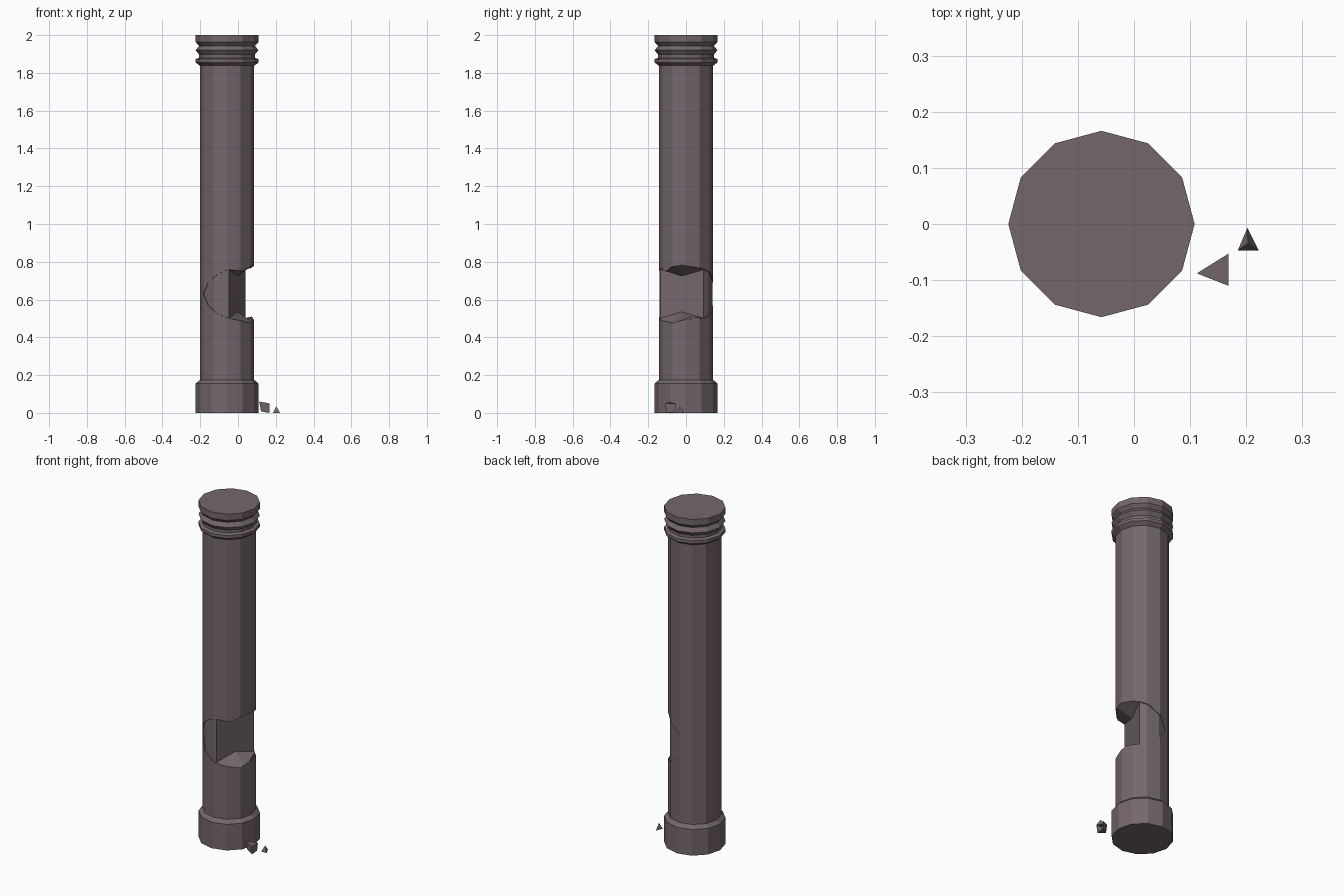
import bpy
import bmesh
from math import sin, cos, pi, radians
from mathutils import Matrix, Vector

cube = bpy.data.objects.get("Cube")
if cube:
    bpy.data.objects.remove(cube, do_unlink=True)

# Single worn stone colour
stone = bpy.data.materials.new("mauve_grey_stone")
stone.use_nodes = True
COLOUR = (0.175, 0.135, 0.152, 1)
stone.diffuse_color = COLOUR
bsdf = next(n for n in stone.node_tree.nodes if n.type == 'BSDF_PRINCIPLED')
bsdf.inputs["Base Color"].default_value = COLOUR
bsdf.inputs["Roughness"].default_value = 0.9

CENTRE_X = -0.058
SIDES = 12
BREAK = Matrix.Translation((CENTRE_X, 0, 0.63)) @ Matrix.Rotation(radians(-21), 4, 'Z')


def loft(name, rings, matrix=Matrix()):
    """Closed solid through successive rings with equal point counts."""
    bm = bmesh.new()
    loops = [[bm.verts.new(matrix @ Vector(p)) for p in ring] for ring in rings]
    for low, high in zip(loops, loops[1:]):
        for i in range(len(low)):
            j = (i + 1) % len(low)
            bm.faces.new((low[i], low[j], high[j], high[i]))
    bm.faces.new(loops[0][::-1])
    bm.faces.new(loops[-1])
    bmesh.ops.recalc_face_normals(bm, faces=bm.faces)
    mesh = bpy.data.meshes.new(name)
    bm.to_mesh(mesh)
    bm.free()
    mesh.materials.append(stone)
    obj = bpy.data.objects.new(name, mesh)
    bpy.context.collection.objects.link(obj)
    return obj


def lathe(name, profile):
    """Twelve-sided turned solid from (radius, height) pairs."""
    return loft(name, [[(CENTRE_X + r * cos(2 * pi * i / SIDES),
                         r * sin(2 * pi * i / SIDES), z)
                        for i in range(SIDES)] for r, z in profile])


def cut(target, cutter):
    """Subtract the cutter, then discard it."""
    mod = target.modifiers.new("cut", 'BOOLEAN')
    mod.operation = 'DIFFERENCE'
    mod.solver = 'EXACT'
    mod.object = cutter
    bpy.context.view_layer.objects.active = target
    bpy.ops.object.modifier_apply(modifier=mod.name)
    bpy.data.objects.remove(cutter, do_unlink=True)


# Column: plinth, shaft and ridged head
column = lathe("column", [
    (0.166, 0), (0.166, 0.155), (0.144, 0.175),
    (0.144, 1.838), (0.166, 1.855), (0.166, 1.873), (0.148, 1.88),
    (0.148, 1.897), (0.166, 1.92), (0.148, 1.943), (0.166, 1.963), (0.166, 2)])

# Shallow flaked skin around the break, leaving the inner core
arch = [(-0.09, 0.004), (-0.06, 0.06), (0, 0.105), (0.058, 0.13), (0.2, 0.14)]
outline = arch + [(d, -h) for d, h in reversed(arch)]
flake = loft("flake_cutter", [[(d, t, h) for d, h in outline] for t in (-0.25, 0.25)], BREAK)
cut(flake, lathe("core_cutter", [(0.139, 0.3), (0.139, 1)]))
cut(column, flake)

# Deep broken notch with a flat back wall and bowed roof and floor
stations = [(-0.2, 0.145, 0.145), (-0.13, 0.13, 0.14), (0, 0.095, 0.16),
            (0.13, 0.13, 0.14), (0.2, 0.145, 0.145)]
notch = loft("notch_cutter", [[(0.059, t, -a), (0.16, t, -b), (0.16, t, b), (0.059, t, a)]
                              for t, a, b in stations], BREAK)
cut(column, notch)

# Fallen fragments beside the plinth
loft("large_fragment", [
    [(0.122, -0.086, 0.008), (0.165, -0.105, 0), (0.166, -0.058, 0.004)],
    [(0.112, -0.088, 0.06), (0.168, -0.11, 0.05), (0.168, -0.053, 0.048)]])
tip = (0.203, -0.034, 0.034)
loft("small_fragment", [
    [(0.185, -0.047, 0), (0.222, -0.047, 0), (0.202, -0.007, 0)],
    [(tip[0] + s, tip[1] + u, tip[2]) for s, u in ((-0.001, -0.001), (0.001, -0.001), (0, 0.001))]])
